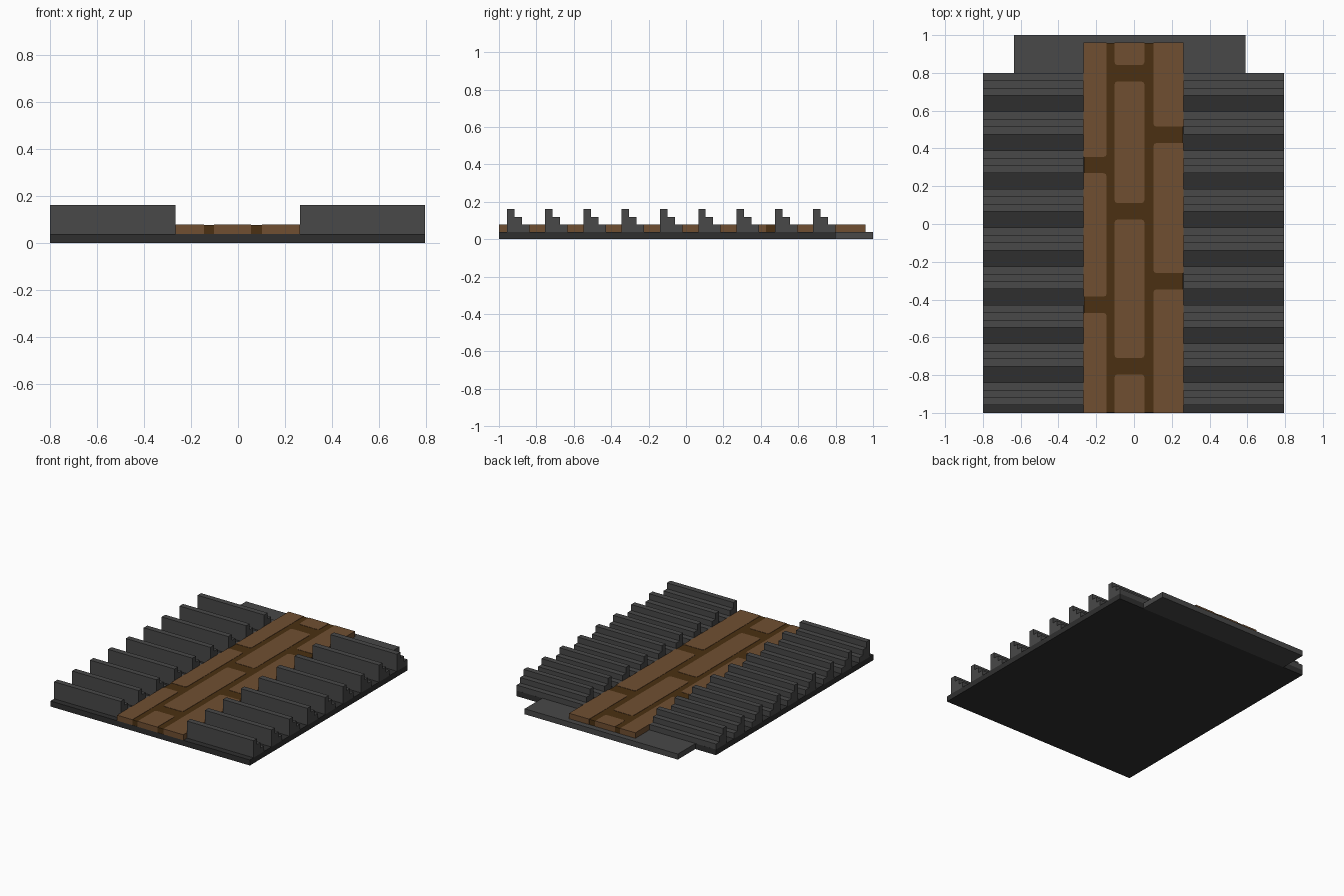
import bpy, bmesh, math

cube = bpy.data.objects.get("Cube")
if cube:
    bpy.data.objects.remove(cube, do_unlink=True)


def material(name, rgb):
    m = bpy.data.materials.new(name)
    m.use_nodes = True
    m.diffuse_color = (*rgb, 1)
    m.node_tree.nodes["Principled BSDF"].inputs["Base Color"].default_value = (*rgb, 1)
    return m


DARK = material("dark grey", (0.028, 0.028, 0.028))
GREY = material("slate grey", (0.065, 0.065, 0.065))
STONE = material("brown stone", (0.162, 0.078, 0.031))
GROUT = material("dark brown joint", (0.069, 0.030, 0.006))


def prism(name, points, offset, mat):
    """Extrude a flat outline along an offset vector."""
    bm = bmesh.new()
    face = bm.faces.new([bm.verts.new(p) for p in points])
    ext = bmesh.ops.extrude_face_region(bm, geom=[face])
    bmesh.ops.translate(bm, vec=offset,
                        verts=[g for g in ext["geom"] if isinstance(g, bmesh.types.BMVert)])
    bmesh.ops.recalc_face_normals(bm, faces=bm.faces)
    mesh = bpy.data.meshes.new(name)
    bm.to_mesh(mesh)
    bm.free()
    mesh.materials.append(mat)
    ob = bpy.data.objects.new(name, mesh)
    bpy.context.collection.objects.link(ob)
    return ob


def box(name, x0, x1, y0, y1, z0, z1, mat):
    pts = [(x0, y0, z0), (x1, y0, z0), (x1, y1, z0), (x0, y1, z0)]
    return prism(name, pts, (0, 0, z1 - z0), mat)


def stone(name, x0, x1, y0, y1, rounded):
    """Paving stone; rounded holds the corners (sx, sy) that are eased."""
    r, pts = 0.016, []
    for k, (sx, sy) in enumerate([(1, 1), (-1, 1), (-1, -1), (1, -1)]):
        x, y = (x1 if sx > 0 else x0), (y1 if sy > 0 else y0)
        if (sx, sy) in rounded:
            for i in range(3):
                a = math.radians(90 * k + 45 * i)
                pts.append((x - sx * r + r * math.cos(a), y - sy * r + r * math.sin(a), 0.04))
        else:
            pts.append((x, y, 0.04))
    return prism(name, pts, (0, 0, 0.04), STONE)


# Base slab and the connecting tongue at the back
box("base_slab", -0.8, 0.795, -1, 0.8, 0, 0.04, DARK)
box("back_tongue", -0.635, 0.59, 0.8, 1, 0, 0.04, GREY)

# Stepped ridges on both sides of the path
STEPS = [(0, 0.04), (0.12, 0.04), (0.12, 0.08), (0.08, 0.08),
         (0.08, 0.12), (0.04, 0.12), (0.04, 0.163), (0, 0.163)]
for side, x0, x1 in (("right", -0.8, -0.267), ("left", 0.263, 0.795)):
    for i in range(9):
        y = -0.958 + 0.2047 * i
        prism(f"{side}_ridge_{i + 1}", [(x0, y + dy, z) for dy, z in STEPS],
              (x1 - x0, 0, 0), GREY)

# Path: joint bed with stones standing just proud of it
Y0, Y1 = -1, 0.96
box("path_joint_bed", -0.264, 0.260, Y0 + 0.002, Y1 - 0.002, 0.04, 0.078, GROUT)

# Each column: x range, sides that are eased, centres of the cross joints
COLUMNS = {
    "right": (-0.267, -0.145, (1,), (-0.428, 0.312)),
    "middle": (-0.103, 0.055, (-1, 1), (-0.753, 0.067, 0.798)),
    "left": (0.103, 0.263, (-1,), (-0.303, 0.472)),
}
for col, (x0, x1, sides, joints) in COLUMNS.items():
    lows = [Y0] + [j + 0.043 for j in joints]
    highs = [j - 0.043 for j in joints] + [Y1]
    for i, (lo, hi) in enumerate(zip(lows, highs)):
        ends = [s for s, at_edge in ((-1, lo == Y0), (1, hi == Y1)) if not at_edge]
        stone(f"{col}_path_stone_{i + 1}", x0, x1, lo, hi,
              {(sx, sy) for sx in sides for sy in ends})
